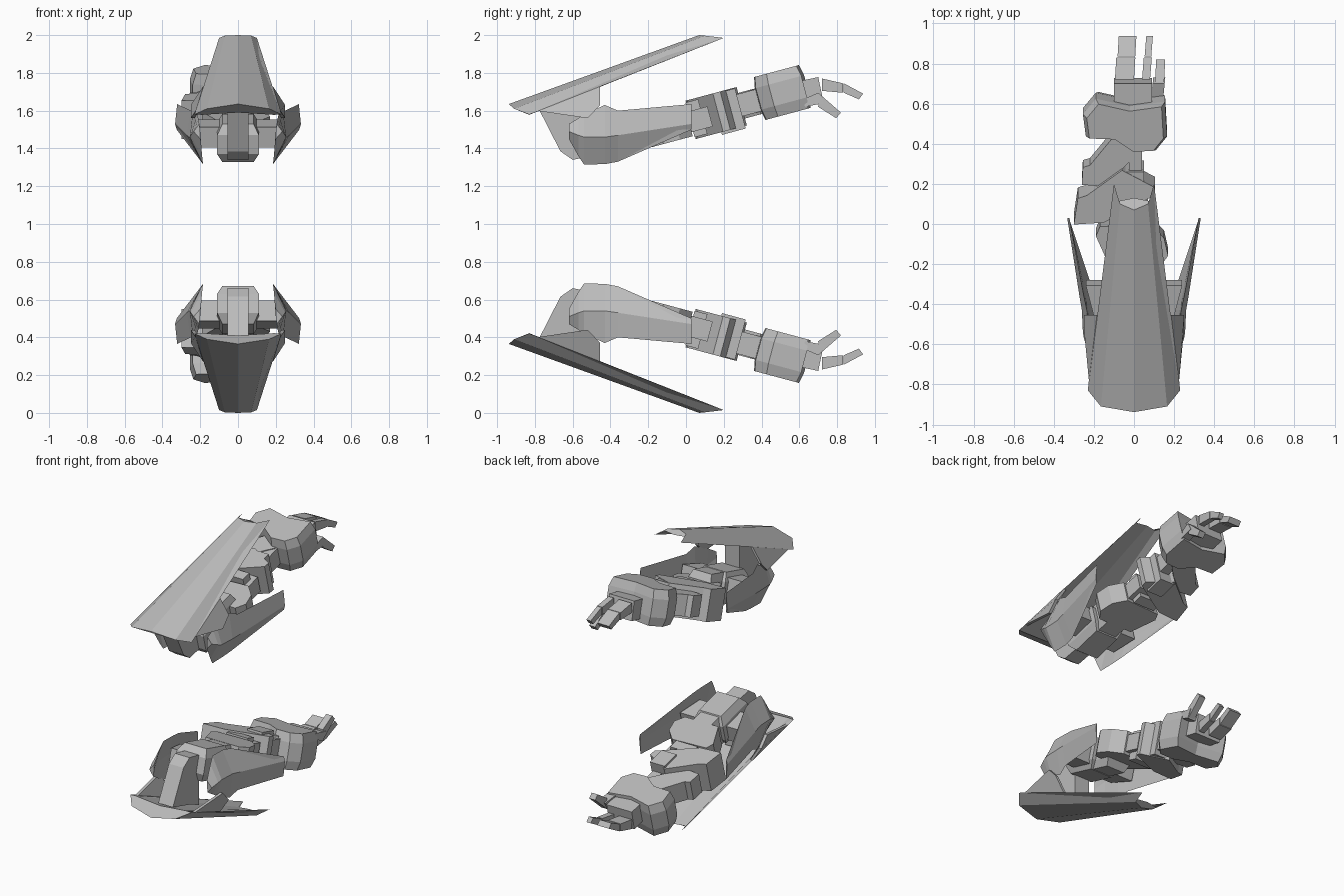
import bpy, bmesh, math
from mathutils import Vector, Matrix

if "Cube" in bpy.data.objects:
    bpy.data.objects.remove(bpy.data.objects["Cube"])

grey = bpy.data.materials.new("armour_grey")
grey.diffuse_color = (0.5, 0.5, 0.5, 1)
grey.use_nodes = True
grey.node_tree.nodes["Principled BSDF"].inputs["Base Color"].default_value = grey.diffuse_color


def finish(name, bm):
    """Make the upper part and its copy mirrored about z = 1."""
    bmesh.ops.recalc_face_normals(bm, faces=bm.faces)
    for prefix in ("upper_", "lower_"):
        me = bpy.data.meshes.new(prefix + name)
        bm.to_mesh(me)
        me.materials.append(grey)
        ob = bpy.data.objects.new(prefix + name, me)
        bpy.context.collection.objects.link(ob)
        bmesh.ops.transform(bm, verts=bm.verts,
                            matrix=Matrix.Translation((0, 0, 2)) @ Matrix.Scale(-1, 4, (0, 0, 1)))
        bmesh.ops.reverse_faces(bm, faces=bm.faces)
    bm.free()


def loft(name, rings):
    bm = bmesh.new()
    vs = [[bm.verts.new(p) for p in r] for r in rings]
    n = len(vs[0])
    for a, b in zip(vs, vs[1:]):
        for i in range(n):
            bm.faces.new((a[i], a[(i + 1) % n], b[(i + 1) % n], b[i]))
    bm.faces.new(vs[0])
    bm.faces.new(vs[-1])
    finish(name, bm)


def side_prism(name, poly, x0, x1, lean=0):
    """Extrude a (y, z) outline across x; lean shifts x along y."""
    y0 = poly[0][0]
    loft(name, [[(x + lean * (y - y0), y, z) for y, z in poly] for x in (x0, x1)])


def slab(name, poly, z, h, tilt=15, taper=1.0):
    """Extrude an (x, y) outline by height h, tilted about x at its centre."""
    cx = sum(p[0] for p in poly) / len(poly)
    cy = sum(p[1] for p in poly) / len(poly)
    rot = Matrix.Rotation(math.radians(tilt), 3, 'X')
    rings = []
    for s, k in ((-.5, taper), (-.25, 1), (.25, 1), (.5, taper)):
        rings.append([rot @ Vector(((x - cx) * k, (y - cy) * k, s * h)) + Vector((cx, cy, z))
                      for x, y in poly])
    loft(name, rings if taper != 1 else [rings[0], rings[-1]])


def rect(x0, x1, y0, y1):
    return [(x0, y0), (x1, y0), (x1, y1), (x0, y1)]


# Long tapering shield
def shield_ring(edge, crease, mid, inner, inner_mid):
    flip = lambda p: (-p[0], p[1], p[2])
    return [flip(edge), flip(crease), mid, crease, edge, inner, inner_mid, flip(inner)]


loft("long_shield", [
    shield_ring((.23, -.83, 1.58), (.165, -.91, 1.61), (0, -.938, 1.635), (.19, -.83, 1.578), (0, -.84, 1.59)),
    shield_ring((.1, .2, 1.985), (.07, .1, 1.997), (0, .07, 2.0), (.075, .115, 1.985), (0, .13, 1.985))])

# Tilted post carrying the shield
side_prism("shield_post", [(-.78, 1.61), (-.665, 1.385), (-.60, 1.34), (-.5, 1.36), (-.5, 1.59), (-.5, 1.7), (-.6, 1.66)], -.055, .055)

# Side wings: y, then (x, z) of bottom, ridge, top, hollow inside
stations = [
    (-.62, (.2, 1.45), (.235, 1.49), (.205, 1.53), (.2, 1.49)),
    (-.57, (.19, 1.36), (.25, 1.47), (.21, 1.56), (.215, 1.47)),
    (-.54, (.185, 1.315), (.255, 1.46), (.215, 1.58), (.22, 1.46)),
    (-.43, (.185, 1.317), (.26, 1.46), (.235, 1.63), (.228, 1.46)),
    (-.36, (.195, 1.33), (.272, 1.47), (.25, 1.60), (.24, 1.47)),
    (.03, (.325, 1.5), (.333, 1.53), (.322, 1.635), (.322, 1.54))]
for side, sx in (("left", -1), ("right", 1)):
    loft(side + "_wing", [[(sx * x, y, z) for x, z in s] for y, *s in stations])
    # Struts joining the wings to the shoulder
    slab(side + "_strut", [(sx * x, y) for x, y in [(.06, -.45), (.2, -.45), (.24, -.29), (.06, -.29)]], 1.48, .11)
    # Flared cheeks under the front half of the shield
    cheek = [(.23, -.83, 1.58), (.225, -.78, 1.598), (.25, -.52, 1.56), (.25, -.455, 1.63), (.185, -.455, 1.728)]
    loft(side + "_shield_cheek", [[(sx * (x - d), y, z) for x, y, z in cheek] for d in (0, .02)])

# Shoulder and upper arm chain
slab("shoulder_block", rect(-.11, .11, -.52, -.25), 1.455, .21, 15, .75)
slab("shoulder_collar", rect(-.085, .085, -.32, -.13), 1.5, .2, 15, .8)
slab("upper_arm_block", [(-.12, -.2), (.13, -.2), (.17, -.14), (.15, -.05), (.08, .02), (-.17, .01), (-.19, -.04)], 1.51, .15)
slab("elbow_pin", rect(-.09, .07, -.02, .13), 1.55, .11)
slab("elbow_ring", rect(-.12, .04, .02, .09), 1.56, .19)

# Angled forearm pieces
slab("forearm_block", [(-.3, .02), (-.15, .03), (.1, .17), (.105, .21), (-.06, .3), (-.235, .17), (-.28, .155)], 1.585, .21)
slab("forearm_cuff", rect(-.06, .05, .16, .29), 1.595, .22)
slab("wrist_link", [(-.26, .21), (-.15, .2), (.03, .38), (0, .43), (-.1, .46), (-.22, .31), (-.255, .3)], 1.635, .14)
slab("wrist_peg", rect(-.025, .04, .28, .45), 1.65, .12)

# Faceted hand guard and palm
slab("hand_guard", [(-.24, .45), (-.1, .445), (.0, .375), (.11, .38), (.165, .45), (.155, .63), (-.02, .605), (-.19, .645), (-.255, .565)], 1.695, .235, 15, .91)
slab("palm", rect(-.1, .09, .58, .715), 1.7, .13, 12)

# Two-part fingers curling down, and the thumb
for name, x0, x1, lean in (("wide_finger", -.095, 0, .06), ("narrow_finger", .04, .08, .08)):
    side_prism(name + "_base", [(.72, 1.77), (.83, 1.745), (.83, 1.695), (.72, 1.705)], x0, x1, lean)
    side_prism(name + "_tip", [(.835, 1.745), (.938, 1.69), (.915, 1.66), (.835, 1.695)], x0 + .013, x1 + .006, lean)
side_prism("thumb_base", [(.62, 1.66), (.70, 1.695), (.73, 1.64), (.63, 1.62)], .085, .145, .1)
side_prism("thumb_tip", [(.705, 1.69), (.82, 1.59), (.795, 1.56), (.70, 1.62)], .105, .15, .05)
